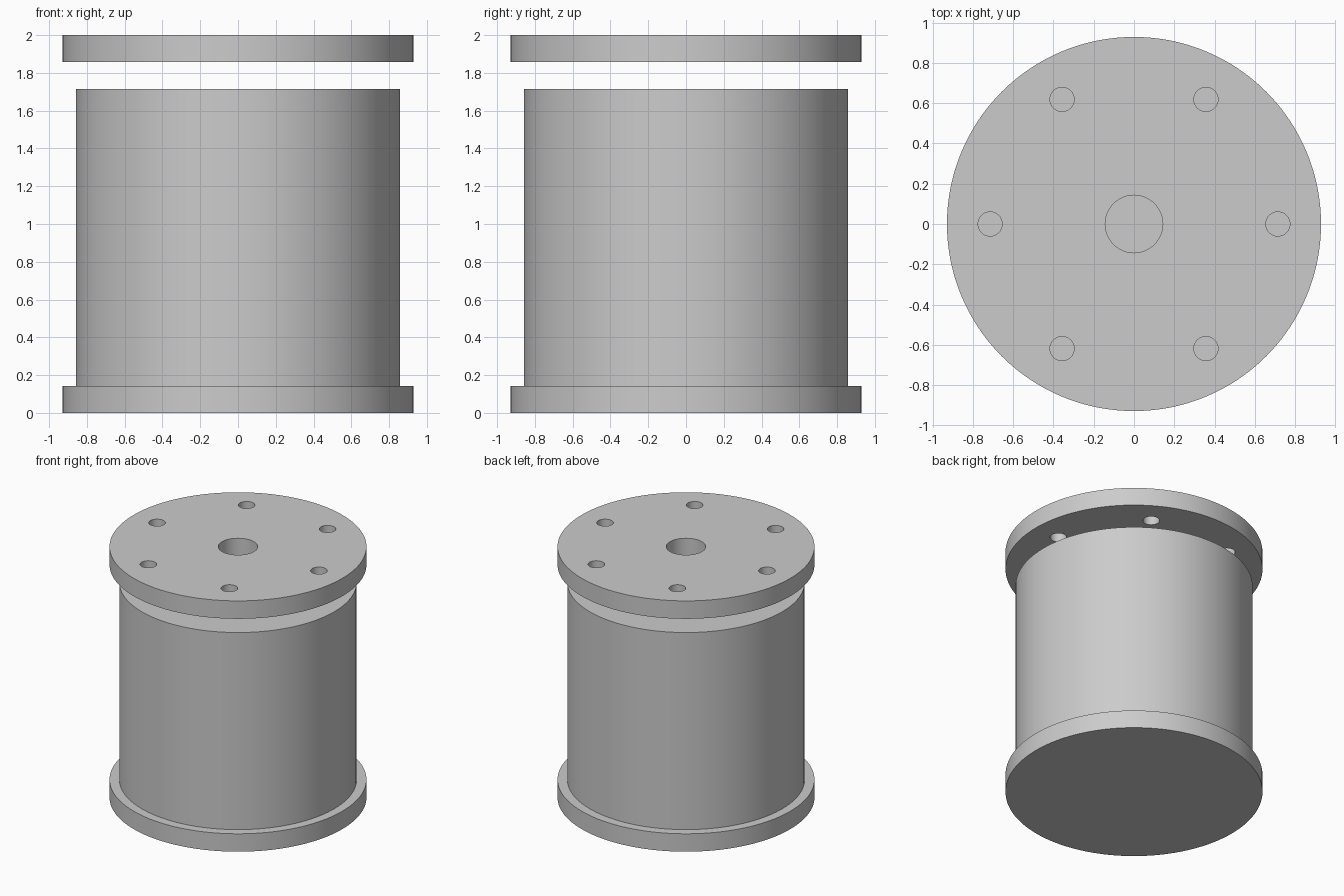
import bpy, bmesh, math
from mathutils import Matrix

cube = bpy.data.objects.get("Cube")
if cube:
    bpy.data.objects.remove(cube, do_unlink=True)

# Single grey material
grey = bpy.data.materials.new("light_grey")
grey.use_nodes = True
colour = (0.6, 0.6, 0.6, 1)
grey.diffuse_color = colour
grey.node_tree.nodes["Principled BSDF"].inputs["Base Color"].default_value = colour

UNIT = 1 / 7          # plate thickness; all other sizes follow from it
FLANGE_R = 6.5 * UNIT
BODY_R = 6 * UNIT


def disc(name, radius, bottom, height, holes=()):
    """Extruded disc with optional through holes given as (x, y, radius)."""
    bm = bmesh.new()
    for x, y, r, segments in [(0, 0, radius, 128)] + [(*h, 48) for h in holes]:
        bmesh.ops.create_circle(bm, segments=segments, radius=r,
                                matrix=Matrix.Translation((x, y, bottom)))
    if holes:
        bmesh.ops.triangle_fill(bm, edges=bm.edges[:], use_beauty=True)
    else:
        bmesh.ops.contextual_create(bm, geom=bm.edges[:])
    top = bmesh.ops.extrude_face_region(bm, geom=bm.faces[:], use_keep_orig=True)
    verts = [g for g in top["geom"] if isinstance(g, bmesh.types.BMVert)]
    bmesh.ops.translate(bm, vec=(0, 0, height), verts=verts)
    bmesh.ops.recalc_face_normals(bm, faces=bm.faces[:])
    mesh = bpy.data.meshes.new(name)
    bm.to_mesh(mesh)
    bm.free()
    mesh.materials.append(grey)
    obj = bpy.data.objects.new(name, mesh)
    bpy.context.collection.objects.link(obj)
    bpy.ops.object.select_all(action="DESELECT")
    obj.select_set(True)
    bpy.context.view_layer.objects.active = obj
    bpy.ops.object.shade_smooth_by_angle(angle=math.radians(30))
    return obj


# Base flange and cylindrical body
disc("base_flange", FLANGE_R, 0, UNIT)
disc("body", BODY_R, UNIT, 11 * UNIT)

# Raised lid with a centre bore and a ring of six bolt holes
bolt_angles = [math.radians(60 * i) for i in range(6)]
holes = [(0, 0, UNIT)]
holes += [(5 * UNIT * math.cos(a), 5 * UNIT * math.sin(a), 0.06) for a in bolt_angles]
disc("lid", FLANGE_R, 13 * UNIT, UNIT, holes)
